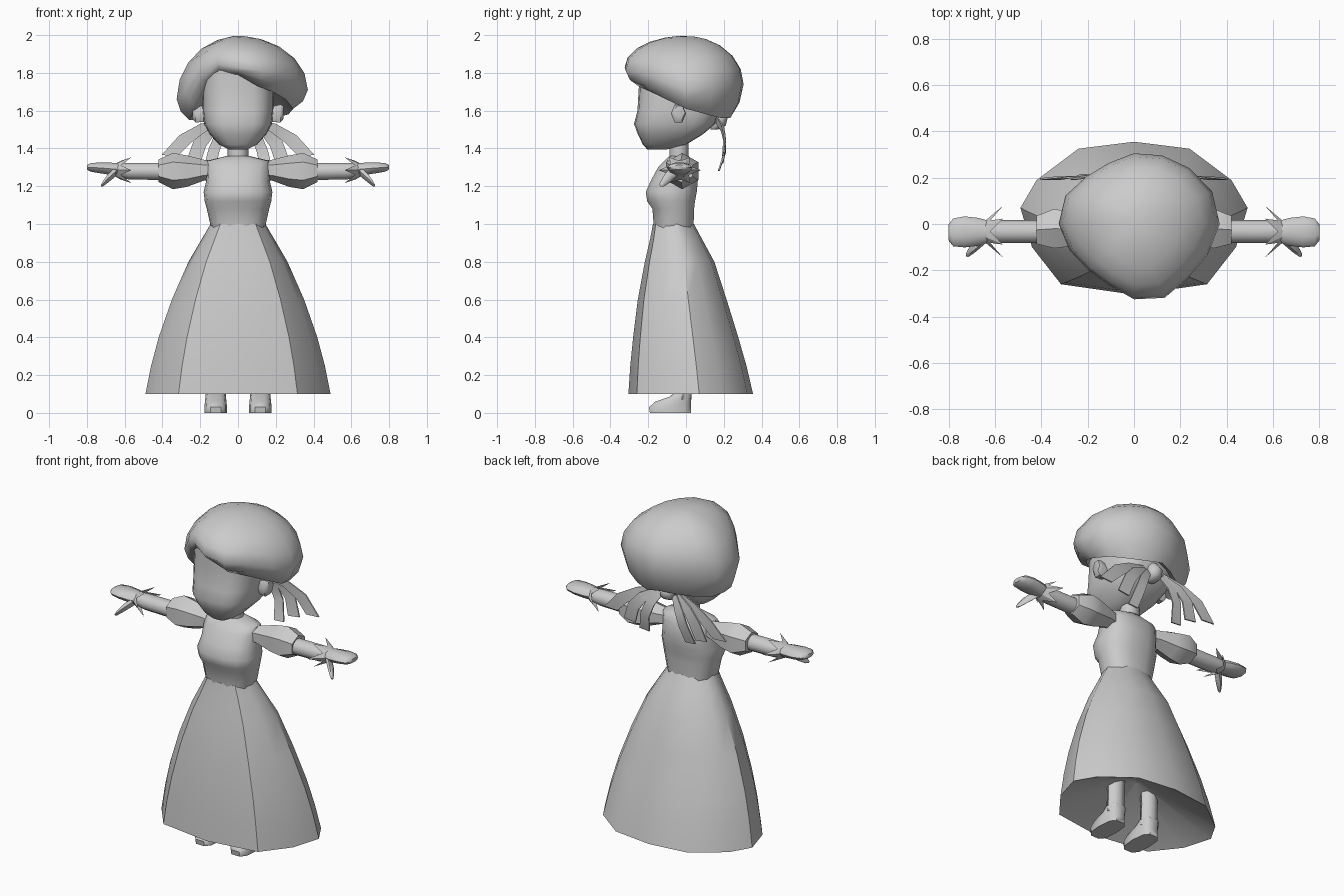
import bpy, math
from mathutils import Vector

if "Cube" in bpy.data.objects:
    bpy.data.objects.remove(bpy.data.objects["Cube"])

grey = bpy.data.materials.new("plain_grey")
grey.diffuse_color = (0.6, 0.6, 0.6, 1)
grey.use_nodes = True
grey.node_tree.nodes["Principled BSDF"].inputs["Base Color"].default_value = grey.diffuse_color


def make(name, verts, faces, mirror=False, angle=50):
    me = bpy.data.meshes.new(name)
    me.from_pydata([tuple(v) for v in verts], [], faces)
    me.materials.append(grey)
    ob = bpy.data.objects.new(name, me)
    bpy.context.collection.objects.link(ob)
    bpy.ops.object.select_all(action='DESELECT')
    ob.select_set(True)
    bpy.context.view_layer.objects.active = ob
    bpy.ops.object.mode_set(mode='EDIT')
    bpy.ops.mesh.select_all(action='SELECT')
    bpy.ops.mesh.normals_make_consistent(inside=False)
    bpy.ops.object.mode_set(mode='OBJECT')
    bpy.ops.object.shade_smooth_by_angle(angle=math.radians(angle))
    if mirror:
        m = ob.modifiers.new("mirror", 'MIRROR')
        m.use_mirror_merge = False
    return ob


def loft(name, rings, start=True, end=True, **kw):
    """Skin a list of equal-length rings, with optional end caps."""
    n = len(rings[0])
    verts = [p for r in rings for p in r]
    faces = [(i * n + j, i * n + (j + 1) % n, (i + 1) * n + (j + 1) % n, (i + 1) * n + j)
             for i in range(len(rings) - 1) for j in range(n)]
    if start:
        faces.append(tuple(range(n))[::-1])
    if end:
        faces.append(tuple(range((len(rings) - 1) * n, len(rings) * n)))
    return make(name, verts, faces, **kw)


def unit(n, power=2.0, turn=0.0):
    """Superellipse outline of unit size."""
    pts = []
    for k in range(n):
        a = 2 * math.pi * k / n + turn
        c, s = math.cos(a), math.sin(a)
        pts.append((math.copysign(abs(c) ** (2 / power), c),
                    math.copysign(abs(s) ** (2 / power), s)))
    return pts


def level(shape, z, hx, y0, y1, cx=0):
    """Horizontal ring from half width and front/back limits."""
    return [(cx + u * hx, (y0 + y1) / 2 + v * (y1 - y0) / 2, z) for u, v in shape]


def across(shape, x, cy, hy, cz, hz):
    """Ring standing across the x axis, for the arms."""
    return [(x, cy + u * hy, cz + v * hz) for u, v in shape]


# Skirt: twelve-sided hem outline scaled up to the waist, hollow underneath
half = [(0, -.305), (.315, -.26), (.44, -.10), (.49, .07), (.42, .19), (.24, .325), (0, .355)]
hem = half + [(-x, y) for x, y in half[-2:0:-1]]
hem = [(x / .49, (y - .025) / .33) for x, y in hem]
skirt = [(.10, .49, -.305, .355), (.25, .46, -.295, .32), (.4, .42, -.28, .277), (.6, .35, -.255, .215),
         (.8, .262, -.218, .15), (.92, .192, -.19, .085), (1.0, .145, -.175, .042)]
rings = [level(hem, .3, .02, 0, .04)] + [level(hem, *r) for r in skirt]
loft("skirt", rings, angle=40)

# Bodice and neck
bodice = [(.98, .143, -.172, .042), (1.08, .165, -.18, .045), (1.12, .176, -.208, .05),
          (1.17, .182, -.216, .06), (1.23, .168, -.188, .065), (1.30, .17, -.15, .055),
          (1.335, .165, -.115, .035), (1.36, .06, -.09, .015)]
loft("bodice", [level(unit(14, 2.5), *r) for r in bodice])
loft("neck", [level(unit(10), z, .055, -.09, .015) for z in (1.33, 1.48)])

# Head with flat face and projecting muzzle
head = [(1.395, .05, -.205, -.10), (1.42, .10, -.228, .0), (1.475, .15, -.255, .09),
        (1.53, .18, -.275, .155), (1.6, .188, -.257, .18), (1.72, .19, -.25, .2),
        (1.84, .18, -.25, .2), (1.9, .1, -.15, .1)]
loft("head", [level(unit(20, 3), *r) for r in head])

# Ears
ear = [(.17, -.04, .03, 1.58, .045), (.225, -.04, .04, 1.585, .055), (.24, -.035, .03, 1.59, .04)]
loft("ear", [across(unit(6), *r) for r in ear], mirror=True)

# Hair: radius, height of the widest point and height of the edge, going round from the front
locks = [(.325, 1.83, 1.79), (.345, 1.81, 1.73), (.33, 1.80, 1.70), (.345, 1.76, 1.66),
         (.37, 1.71, 1.61), (.365, 1.73, 1.58), (.34, 1.74, 1.56), (.32, 1.75, 1.56),
         (.305, 1.74, 1.58), (.285, 1.74, 1.57), (.29, 1.74, 1.56), (.32, 1.70, 1.55),
         (.325, 1.66, 1.55), (.30, 1.71, 1.62), (.28, 1.80, 1.74), (.285, 1.85, 1.80)]


def hair_ring(kind, e=0.0):
    ring = []
    for k, (r, zm, zb) in enumerate(locks):
        a = math.pi * k / 8
        if kind == "dome":
            rad, z = r * math.cos(e), zm + (2 - zm) * math.sin(e) * .98
        else:
            rad, z = {"inner": (r * .6, zb + .05), "edge": (r * .79, zb),
                      "under": (r * .93, zb + (zm - zb) * .4)}[kind]
        ring.append((rad * math.sin(a), -rad * math.cos(a), z))
    return ring


rings = [hair_ring(k) for k in ("inner", "edge", "under")]
rings += [hair_ring("dome", math.radians(d)) for d in (0, 18, 36, 54, 70, 82)]
loft("hair", rings, angle=60)

# Puffed sleeves
hexa = unit(6, 2, math.pi / 2)
sleeve = [(.13, -.04, .06, 1.285, .05), (.18, -.03, .065, 1.285, .055), (.27, -.022, .085, 1.28, .083),
          (.345, -.02, .098, 1.28, .096), (.42, -.025, .07, 1.282, .06)]
loft("sleeve", [across(hexa, *r) for r in sleeve], mirror=True)

# Forearms
fore = [(.38, -.033, .05, 1.278, .048), (.58, -.033, .05, 1.28, .046), (.64, -.033, .045, 1.285, .036)]
loft("forearm", [across(unit(10), *r) for r in fore], mirror=True)

# Mitten hands and thumbs
hand = [(.62, -.033, .045, 1.288, .036), (.67, -.034, .06, 1.292, .034), (.73, -.034, .067, 1.297, .03),
        (.78, -.036, .06, 1.3, .024), (.8, -.036, .035, 1.3, .012)]
loft("hand", [across(unit(10), *r) for r in hand], mirror=True)
thumb = [(.645, -.06, .028, 1.28, .03), (.69, -.10, .026, 1.24, .026), (.715, -.125, .017, 1.213, .016),
         (.725, -.133, .006, 1.204, .006)]
loft("thumb", [across(unit(6), *r) for r in thumb], mirror=True)

# Jagged cuffs with points flaring toward the elbow
verts, faces, n = [], [], 12
for k in range(n):
    a = 2 * math.pi * (k + 1) / n
    c, s = math.cos(a), math.sin(a)
    tip = k % 2 == 1
    verts.append((.645, -.033 + .044 * c, 1.285 + .037 * s))
    verts.append((.565 if tip else .62, -.033 + (.112 if tip else .056) * c,
                  1.285 + (.078 if tip else .05) * s))
for k in range(n):
    a, b = 2 * k, 2 * ((k + 1) % n)
    faces.append((a, b, b + 1, a + 1))
make("cuff", verts, faces, mirror=True, angle=30)

# Legs and shoes
leg = [(.07, .055, -.06, .028), (.2, .05, -.06, .03), (.36, .055, -.06, .035)]
loft("leg", [level(unit(8), *r, cx=.118) for r in leg], mirror=True)
shoe = [(0, .06, -.195, .03), (.03, .06, -.2, .03), (.06, .057, -.165, .03), (.085, .054, -.09, .03),
        (.11, .05, -.06, .03)]
loft("shoe", [level(unit(10, 3), *r, cx=.118) for r in shoe], mirror=True)


def ribbon(name, left, right):
    """Thin curved band between two edge paths."""
    rings = [[Vector(p), Vector(q), Vector(q) + Vector((0, .008, 0)), Vector(p) + Vector((0, .008, 0))]
             for p, q in zip(left, right)]
    loft(name, rings, mirror=True, angle=40)


# Ribbon tails hanging behind the head
ribbon("outer_ribbon",
       [(.06, .16, 1.53), (.17, .185, 1.49), (.25, .2, 1.43), (.32, .19, 1.36)],
       [(.07, .16, 1.57), (.20, .185, 1.53), (.31, .2, 1.47), (.405, .19, 1.365)])
ribbon("middle_ribbon",
       [(.05, .165, 1.53), (.12, .195, 1.48), (.17, .205, 1.41), (.20, .19, 1.32)],
       [(.07, .165, 1.56), (.17, .195, 1.51), (.235, .205, 1.44), (.275, .19, 1.33)])
ribbon("inner_ribbon",
       [(.03, .17, 1.53), (.07, .2, 1.46), (.10, .205, 1.38), (.12, .17, 1.28)],
       [(.06, .17, 1.55), (.12, .2, 1.48), (.155, .205, 1.40), (.185, .17, 1.285)])

# Bow knot at the nape
loft("ribbon_knot", [level(unit(8), z, h, .13, .13 + 2 * h) for z, h in
                     ((1.5, .02), (1.52, .04), (1.56, .045), (1.6, .03))])
